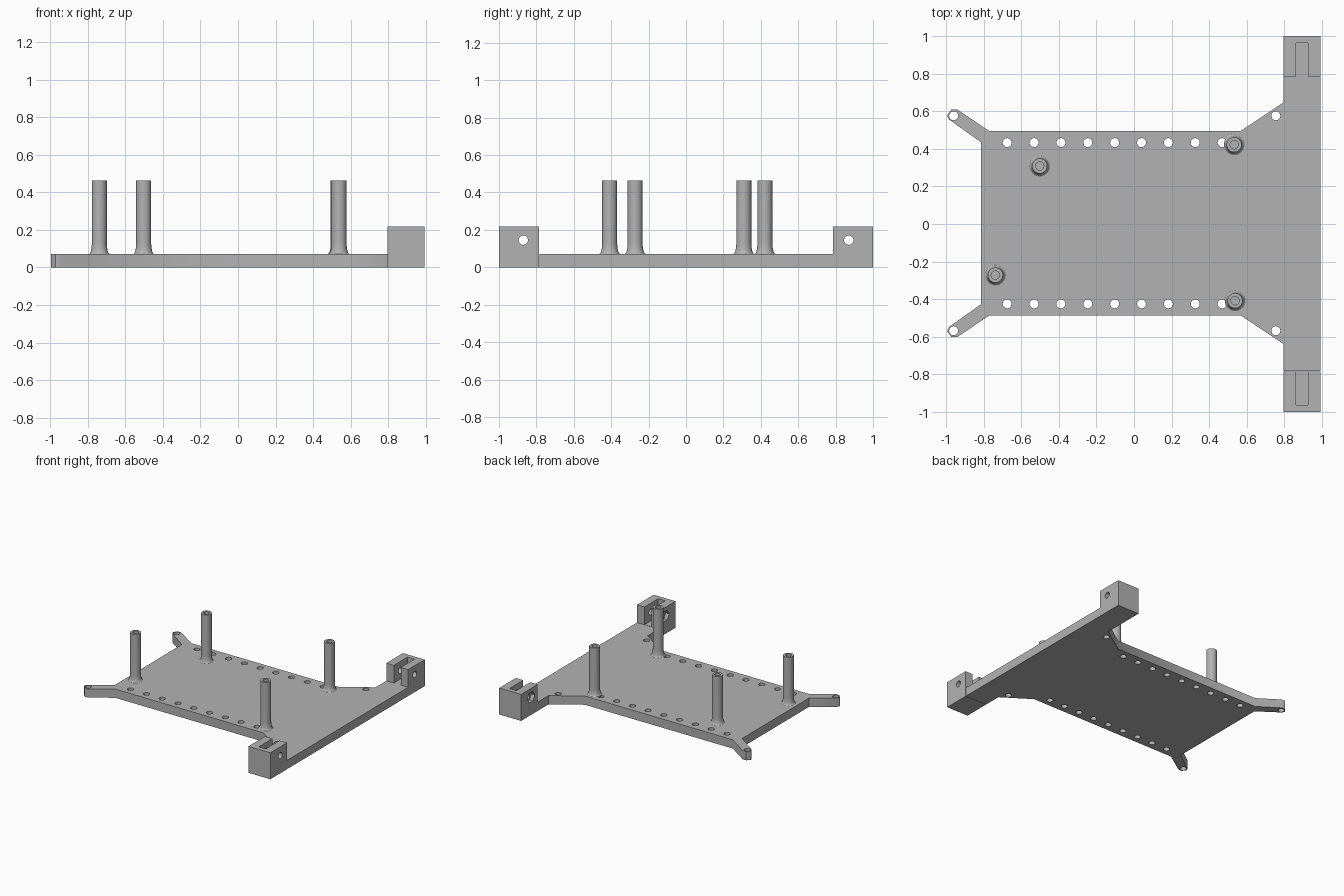
import bpy, math
from mathutils import Matrix

cube = bpy.data.objects.get("Cube")
if cube:
    bpy.data.objects.remove(cube, do_unlink=True)

PLATE_TOP, BLOCK_TOP, POST_TOP = 0.072, 0.217, 0.464
MID_Y = 0.004      # centre line of the deck pattern

grey = bpy.data.materials.new("grey plastic")
grey.use_nodes = True
grey.diffuse_color = (0.45, 0.45, 0.45, 1)
grey.node_tree.nodes["Principled BSDF"].inputs["Base Color"].default_value = (0.45, 0.45, 0.45, 1)


def circle(x, y, r, n=24):
    return [(x + r * math.cos(2 * math.pi * i / n), y + r * math.sin(2 * math.pi * i / n))
            for i in range(n)]


def add_object(name, mesh):
    obj = bpy.data.objects.new(name, mesh)
    bpy.context.collection.objects.link(obj)
    return obj


def baked(obj):
    """Evaluated copy of the object's mesh."""
    bpy.context.view_layer.update()
    return bpy.data.meshes.new_from_object(obj.evaluated_get(bpy.context.evaluated_depsgraph_get()))


def plate(name, loops, low, high):
    """Extruded flat outline; loops after the first are holes."""
    curve = bpy.data.curves.new(name, 'CURVE')
    curve.dimensions, curve.fill_mode = '2D', 'BOTH'
    curve.extrude = (high - low) / 2
    for loop in loops:
        spline = curve.splines.new('POLY')
        spline.points.add(len(loop) - 1)
        for point, (x, y) in zip(spline.points, loop):
            point.co = (x, y, 0, 1)
        spline.use_cyclic_u = True
    temp = add_object(name + " outline", curve)
    mesh = baked(temp)
    bpy.data.objects.remove(temp, do_unlink=True)
    mesh.transform(Matrix.Translation((0, 0, (low + high) / 2)))
    obj = add_object(name, mesh)
    finish(obj)
    return obj


def finish(obj, smooth=True):
    obj.data.materials.clear()
    obj.data.materials.append(grey)
    if smooth:
        bpy.ops.object.select_all(action='DESELECT')
        obj.select_set(True)
        bpy.context.view_layer.objects.active = obj
        bpy.ops.object.shade_smooth_by_angle(angle=math.radians(35))


def cut(obj, cutter):
    mod = obj.modifiers.new("cut", 'BOOLEAN')
    mod.operation, mod.solver, mod.object = 'DIFFERENCE', 'EXACT', cutter
    mesh = baked(obj)
    obj.modifiers.clear()
    obj.data = mesh
    bpy.data.objects.remove(cutter, do_unlink=True)


def rod_x(x0, x1, y, z, r, n):
    bpy.ops.mesh.primitive_cylinder_add(vertices=n, radius=r, depth=x1 - x0,
                                        location=((x0 + x1) / 2, y, z),
                                        rotation=(0, math.pi / 2, 0))
    return bpy.context.object


def lathe(name, profile, x, y, n=32):
    """Closed solid turned around z; profile runs from axis to axis."""
    verts, faces = [], []
    for r, z in profile:
        verts += [(px, py, z) for px, py in circle(x, y, r, n)]
    for k in range(len(profile) - 1):
        for i in range(n):
            j = (i + 1) % n
            faces.append((k * n + i, k * n + j, (k + 1) * n + j, (k + 1) * n + i))
    last = (len(profile) - 1) * n
    faces += [tuple(reversed(range(n))), tuple(range(last, last + n))]
    mesh = bpy.data.meshes.new(name)
    mesh.from_pydata(verts, [], faces)
    finish(add_object(name, mesh))


# Deck: half outline mirrored across the centre line, with its screw holes
half = [(0.993, 0.786), (0.795, 0.786), (0.795, 0.642), (0.57, 0.492), (-0.772, 0.492),
        (-0.94, 0.605), (-0.972, 0.605), (-0.995, 0.575), (-0.985, 0.552), (-0.815, 0.432)]
outline = [(x, MID_Y + y) for x, y in half] + [(x, MID_Y - y) for x, y in reversed(half)]
holes = []
for side in (1, -1):
    holes += [circle(-0.675 + 0.143 * i, MID_Y + side * 0.429, 0.024) for i in range(9)]
    holes += [circle(x, MID_Y + side * 0.572, 0.024) for x in (-0.96, 0.755)]
plate("deck", [outline] + holes, 0, PLATE_TOP)

# Hinge blocks: slot open toward the middle, pin hole and hexagonal nut pocket
for name, side in (("back", 1), ("front", -1)):
    corners = [(x, side * y) for x, y in ((0.795, 0.785), (0.993, 0.785), (0.993, 1), (0.795, 1))]
    block = plate(name + "_hinge_block", [corners], 0, BLOCK_TOP)
    slot = [(x, side * y) for x, y in ((0.863, 0.7), (0.926, 0.7), (0.926, 0.963), (0.863, 0.963))]
    cut(block, plate("slot_cutter", [slot], PLATE_TOP, 0.3))
    cut(block, rod_x(0.7, 1.1, side * 0.87, 0.145, 0.025, 24))
    cut(block, rod_x(0.7, 0.825, side * 0.87, 0.145, 0.046, 6))
    finish(block)

# Standoff posts: flared foot, straight shaft, blind screw hole in the top
flare = [(0.04 + 0.015 * (1 - math.sin(t)), PLATE_TOP + 0.06 * (1 - math.cos(t)))
         for t in (math.pi / 2 * i / 6 for i in range(7))]
post = [(0.055, 0.06)] + flare + [(0.04, POST_TOP), (0.022, POST_TOP), (0.022, 0.3)]
for name, x, y in (("back_left", 0.533, 0.422), ("front_left", 0.538, -0.408),
                   ("back_right", -0.502, 0.309), ("front_right", -0.738, -0.272)):
    lathe(name + "_post", post, x, y)
